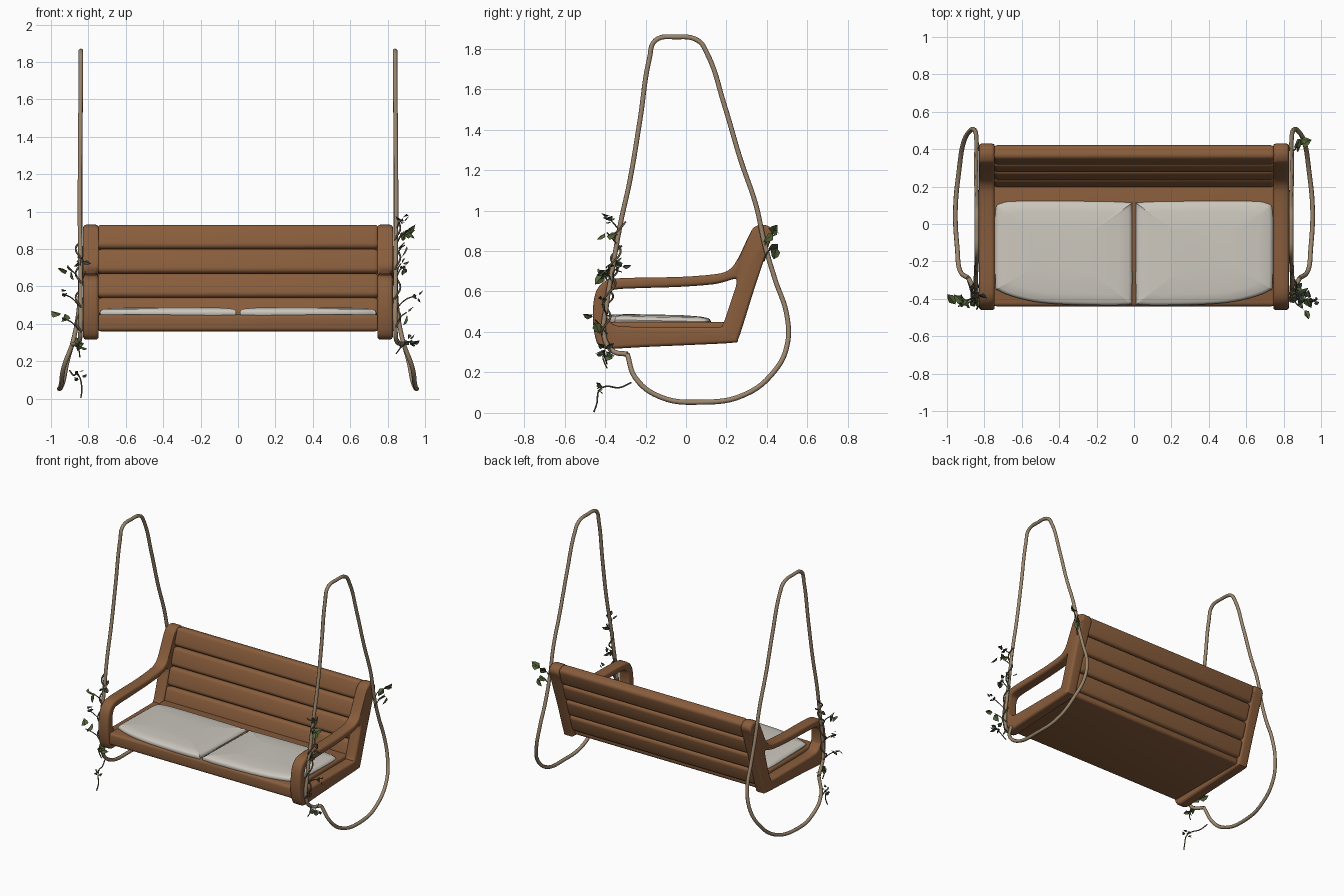
import bpy, bmesh, math, random
from mathutils import Vector

if "Cube" in bpy.data.objects:
    bpy.data.objects.remove(bpy.data.objects["Cube"])
random.seed(4)

def mat(name, c):
    m = bpy.data.materials.new(name)
    m.diffuse_color = (*c, 1)
    m.use_nodes = True
    m.node_tree.nodes["Principled BSDF"].inputs["Base Color"].default_value = m.diffuse_color
    return m

WOOD = mat("warm wood", (0.25, 0.11, 0.045))
ROPE = mat("tan rope", (0.33, 0.24, 0.155))
CLOTH = mat("cream cloth", (0.60, 0.57, 0.51))
GREEN = mat("leaf green", (0.09, 0.13, 0.04))
DARK = mat("dark leaf", (0.045, 0.065, 0.04))
STEM = mat("vine stem", (0.14, 0.11, 0.07))

def finish(bm, name, m, smooth=True):
    me = bpy.data.meshes.new(name)
    if smooth:
        bmesh.ops.recalc_face_normals(bm, faces=bm.faces)
    bm.to_mesh(me)
    bm.free()
    ob = bpy.data.objects.new(name, me)
    bpy.context.collection.objects.link(ob)
    me.materials.append(m)
    if smooth:
        bpy.ops.object.select_all(action='DESELECT')
        bpy.context.view_layer.objects.active = ob
        ob.select_set(True)
        bpy.ops.object.shade_smooth_by_angle(angle=math.radians(40))
    return ob

def box(name, loc, size, bevel, m, tilt=0):
    bm = bmesh.new()
    bmesh.ops.create_cube(bm, size=1)
    for v in bm.verts:
        v.co = Vector([v.co[i] * size[i] for i in range(3)])
    bmesh.ops.bevel(bm, geom=bm.edges[:], offset=bevel, segments=4, profile=0.5, affect='EDGES')
    ob = finish(bm, name, m)
    ob.location = loc
    ob.rotation_euler = (tilt, 0, 0)
    return ob

def loft(bm, rings, close=False):
    vs = [[bm.verts.new(p) for p in r] for r in rings]
    n = len(vs[0])
    for k in range(len(vs) if close else len(vs) - 1):
        a, b = vs[k], vs[(k + 1) % len(vs)]
        for i in range(n):
            bm.faces.new((a[i], a[(i + 1) % n], b[(i + 1) % n], b[i]))
    return vs

def tube(name, pts, r, m):
    cu = bpy.data.curves.new(name, 'CURVE')
    cu.dimensions = '3D'
    cu.bevel_depth = r
    cu.bevel_resolution = 2
    cu.resolution_u = 6
    cu.use_fill_caps = True
    sp = cu.splines.new('BEZIER')
    sp.bezier_points.add(len(pts) - 1)
    for b, p in zip(sp.bezier_points, pts):
        b.co = p
        b.handle_left_type = b.handle_right_type = 'AUTO'
    cu.materials.append(m)
    ob = bpy.data.objects.new(name, cu)
    bpy.context.collection.objects.link(ob)

def smooth_loop(pts, sub=3):
    # Catmull-Rom through a closed loop
    out, n = [], len(pts)
    for i in range(n):
        p0, p1, p2, p3 = (Vector(pts[(i + k) % n]) for k in (-1, 0, 1, 2))
        for s in range(sub):
            t = s / sub
            out.append(0.5 * (2*p1 + (p2 - p0)*t + (2*p0 - 5*p1 + 4*p2 - p3)*t*t
                              + (3*p1 - p0 - 3*p2 + p3)*t**3))
    return out

# side frames: paired outer (y,z) and inner (y,z) outline points
PAIRS = [(-.40, .317, -.38, .46), (-.44, .345, -.393, .48), (-.46, .45, -.395, .52),
         (-.455, .56, -.39, .56), (-.43, .625, -.38, .59), (-.375, .66, -.35, .61),
         (-.25, .668, -.22, .617), (-.03, .672, -.03, .623), (.14, .685, .13, .635),
         (.21, .705, .19, .648), (.255, .76, .23, .66), (.32, .895, .243, .662),
         (.345, .922, .247, .66), (.38, .93, .25, .655), (.415, .918, .25, .648),
         (.43, .885, .249, .64), (.41, .83, .245, .62), (.34, .62, .225, .56),
         (.29, .46, .19, .455), (.258, .365, .178, .432), (.235, .347, .165, .425),
         (.05, .337, .05, .425), (-.2, .326, -.2, .425), (-.34, .318, -.34, .43)]
outer = smooth_loop([p[:2] for p in PAIRS])
inner = smooth_loop([p[2:] for p in PAIRS])

def side_frame(s):
    bm = bmesh.new()
    rings, r, x0, x1 = [], 0.018, 0.745, 0.828
    for o, i in zip(outer, inner):
        d = (i - o).normalized()
        ring = []
        for base, sg in ((o, 1), (i, -1)):
            for k in range(5):
                a = math.pi / 2 * k / 4
                if sg > 0:
                    x, w = x1 - r + r * math.cos(math.pi/2 - a), r - r * math.sin(math.pi/2 - a)
                    x, w = x1 - r + r * math.sin(a), r * (1 - math.cos(a))
                else:
                    x, w = x1 - r + r * math.cos(a), r * (1 - math.sin(a))
                p = base + d * w * sg
                ring.append((s * x, p.x, p.y))
        mid = x0 + x1
        ring += [(s * mid - q[0], q[1], q[2]) for q in reversed(ring)]
        rings.append(ring)
    loft(bm, rings, True)
    finish(bm, "side_frame", WOOD)

# seat and back slats
box("seat", (0, -.10, .405), (1.51, .68, .09), .02, WOOD)
for z in (.86, .73, .60, .47):
    box("back_slat", (0, .24 + (z - .45) * .318, z), (1.51, .08, .134), .026, WOOD, -math.radians(17.6))

# cushions: rounded outline lofted in rings, outer front corner cut back
CUSHION = [(.012, .09), (.03, .115), (.3, .122), (.62, .122), (.71, .11), (.74, .07),
           (.742, -.15), (.74, -.33), (.725, -.355), (.64, -.39), (.50, -.42),
           (.30, -.432), (.04, -.432), (.012, -.40), (.01, -.15)]
def cushion(s):
    c = Vector((.375, -.15))
    bm = bmesh.new()
    rings = []
    for k, z in ((.96, .436), (.99, .444), (1, .456), (.985, .467), (.95, .474), (.8, .481), (.45, .486)):
        rings.append([(s * q.x, q.y, z - .02 * (q.y + .15) * (z > .45))
                      for q in (c + (p - c) * k for p in smooth_loop(CUSHION, 4))])
    vs = loft(bm, rings)
    bm.faces.new(vs[0])
    bm.faces.new(vs[-1])
    finish(bm, "cushion", CLOTH)

# rope loop: front strand, over the top, down the back and under the seat
ROPE_PATH = [(.885, -.29, .29), (.85, -.36, .305), (.842, -.40, .36), (.842, -.39, .55), (.842, -.365, .70),
             (.845, -.325, .93), (.845, -.277, 1.15), (.843, -.227, 1.45), (.84, -.18, 1.755),
             (.84, -.152, 1.84), (.84, -.05, 1.858), (.84, .06, 1.84), (.84, .10, 1.785),
             (.842, .19, 1.52), (.844, .27, 1.25), (.844, .345, 1.03), (.842, .39, .83),
             (.842, .44, .66), (.85, .498, .485), (.875, .50, .335), (.91, .44, .21),
             (.935, .29, .09), (.955, .07, .053), (.945, -.13, .08), (.93, -.25, .173), (.885, -.29, .29)]

# leaves: clusters of folded blades, each tied to the rope by a thin stem
leaf_bm = {GREEN: bmesh.new(), DARK: bmesh.new()}
def leaf(m, base, size):
    bm = leaf_bm[m]
    d = Vector((random.uniform(-1, 1), random.uniform(-1, 1), random.uniform(-.9, .7))).normalized()
    side = d.cross(Vector((random.uniform(-1, 1), random.uniform(-1, 1), 1))).normalized()
    up = d.cross(side) * size * .12
    b = Vector(base)
    mids = [bm.verts.new(b + d * size * t) for t in (0, .35, .7, 1)]
    for s in (-1, 1):
        e = [bm.verts.new(b + d * size * t + side * s * size * w + up) for t, w in ((.3, .36), (.68, .25))]
        bm.faces.new((mids[0], mids[1], e[0]))
        bm.faces.new((mids[1], mids[2], e[1], e[0]))
        bm.faces.new((mids[2], mids[3], e[1]))

CLUSTERS = [(.88, -.38, .96, 6, .04), (.90, -.39, .89, 3, .065), (.89, -.39, .71, 6, .04),
            (.87, -.33, .72, 3, .04), (.95, -.41, .55, 5, .03), (.93, -.40, .31, 6, .045),
            (.90, -.45, .46, 2, .06), (.88, .44, .88, 3, .07), (.89, .45, .82, 2, .06),
            (-.90, -.41, .69, 3, .06), (-.84, -.37, .74, 4, .045), (-.94, -.41, .56, 5, .03),
            (-.94, -.44, .43, 2, .07), (-.86, -.41, .29, 4, .055), (-.85, -.43, .13, 6, .035)]
for x, y, z, n, size in CLUSTERS:
    for _ in range(n):
        j = [random.uniform(-.018, .018) for _ in range(3)]
        leaf(GREEN if size > .05 else DARK, (x + j[0], y + j[1], z + j[2]), size * random.uniform(.8, 1.15))
    if z > .2:
        s = 1 if x > 0 else -1
        ry = .385 if y > 0 else -.39 + max(0, z - .55) * .17
        tube("leaf_stem", [(s * .845, ry, z - .07), ((x + s * .845) / 2, (y + ry) / 2 - .01, z - .02),
                           (x, y, z)], .0035, STEM)
for m, name in ((GREEN, "large_leaves"), (DARK, "small_leaves")):
    finish(leaf_bm[m], name, m, False)

for s in (-1, 1):
    side_frame(s)
    cushion(s)
    tube("rope", [(s * x, y, z) for x, y, z in ROPE_PATH], .0125, ROPE)
    # vine winding up the front strand
    vine = []
    for k in range(25):
        z = .28 + (.95 if s > 0 else .78) * k / 24 * .7
        a = k * 1.1
        vine.append((s * (.852 + .016 * math.cos(a)), -.395 + max(0, z - .5) * .17 + .022 * math.sin(a), z))
    tube("vine", vine, .005, STEM)

# loose vine hanging at the left front
tube("hanging_vine", [(-.90, -.27, .15), (-.88, -.33, .125), (-.86, -.40, .13), (-.845, -.43, .11),
                      (-.835, -.44, .05), (-.84, -.455, .004)], .004, STEM)
